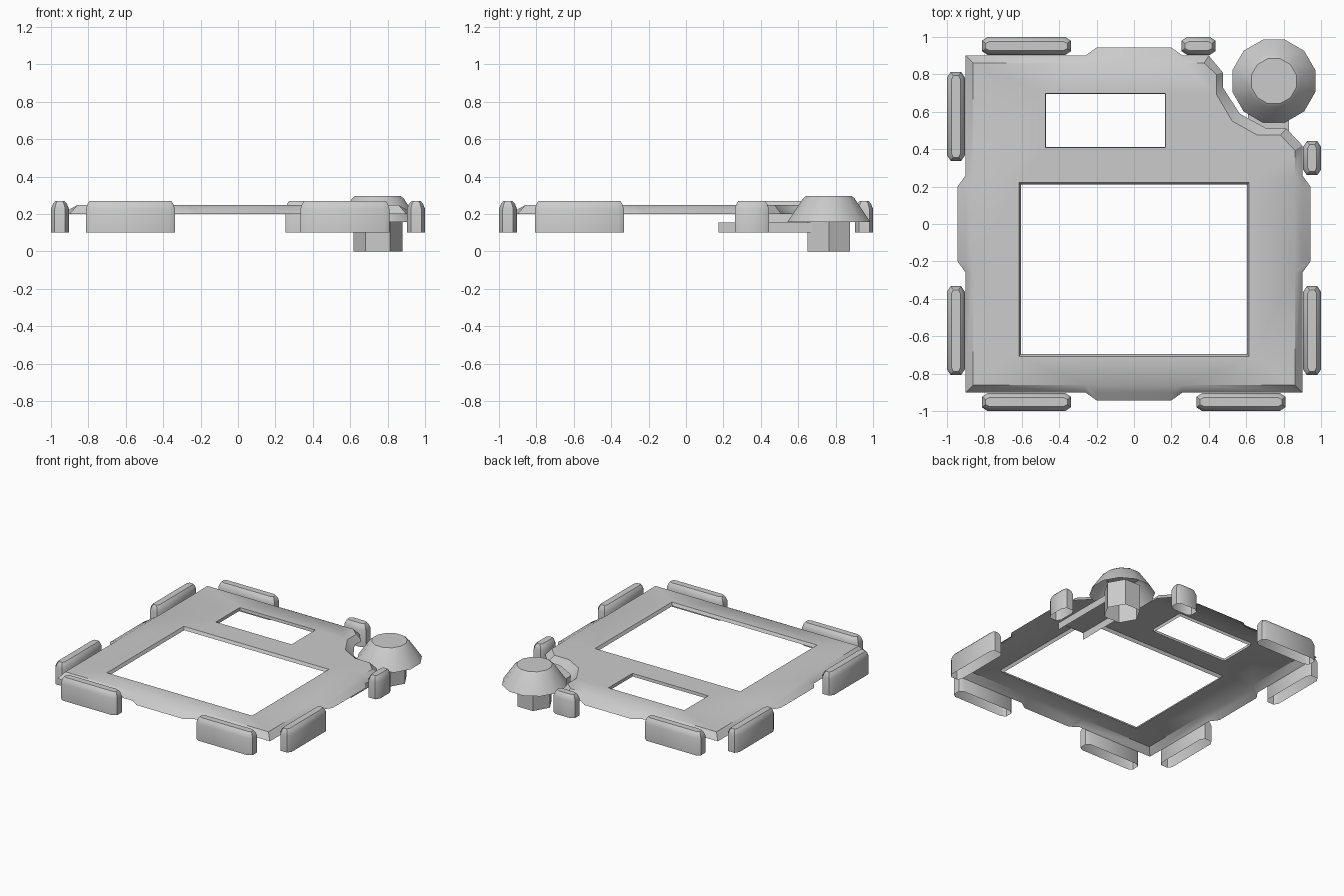
import bpy, bmesh, math

if "Cube" in bpy.data.objects:
    bpy.data.objects.remove(bpy.data.objects["Cube"])


def finish(name, bm, smooth_angle=None, face_up=False):
    bmesh.ops.recalc_face_normals(bm, faces=bm.faces[:])
    bm.normal_update()
    if face_up and sum(f.normal.z * f.calc_area() for f in bm.faces) < 0:
        bmesh.ops.reverse_faces(bm, faces=bm.faces[:])
    me = bpy.data.meshes.new(name)
    bm.to_mesh(me)
    bm.free()
    if smooth_angle:
        me.polygons.foreach_set("use_smooth", [True] * len(me.polygons))
        me.set_sharp_from_angle(angle=math.radians(smooth_angle))
    ob = bpy.data.objects.new(name, me)
    bpy.context.collection.objects.link(ob)
    return ob


def bridge(bm, a, b):
    n = len(a)
    for i in range(n):
        bm.faces.new((a[i], a[(i + 1) % n], b[(i + 1) % n], b[i]))


def loft(name, rings, smooth_angle):
    """Stacked outlines, capped on top and open underneath."""
    bm = bmesh.new()
    loops = [[bm.verts.new(p) for p in r] for r in rings]
    for a, b in zip(loops, loops[1:]):
        bridge(bm, a, b)
    bm.faces.new(loops[-1])
    return finish(name, bm, smooth_angle, face_up=True)


def ngon(n, r, z, cx, cy, start=0.0):
    return [(cx + r * math.cos(start + math.tau * i / n),
             cy + r * math.sin(start + math.tau * i / n), z) for i in range(n)]


# Face plate: sloped border, four edge tabs, scooped corner, two windows
LOW, MID, TOP = 0.2, 0.225, 0.247
outer, inner, tabs = [], [], []


def add(o, i, z=TOP):
    outer.append((*o, LOW))
    inner.append((*i, z))


def rot(p, k):
    x, y = p
    for _ in range(k):
        x, y = y, -x
    return x, y


for k in range(4):  # clockwise from the back edge
    tabs.append(len(outer))
    for x, yo, yi, z in ((-.26, .9, .86, TOP), (-.2, .943, .9, MID),
                         (.2, .943, .9, MID), (.26, .9, .86, TOP)):
        add(rot((x, yo), k), rot((x, yi), k), z)
    if k == 0:
        for o, i in (((.40, .9), (.375, .86)), ((.475, .81), (.44, .80)),
                     ((.475, .73), (.44, .695)), ((.565, .59), (.525, .55)),
                     ((.71, .51), (.66, .475)), ((.815, .51), (.783, .475)),
                     ((.9, .42), (.86, .395))):
            add(o, i)
    else:
        add(rot((.9, .9), k), rot((.86, .86), k))

bm = bmesh.new()
ov = [bm.verts.new(p) for p in outer]
iv = [bm.verts.new(p) for p in inner]
bridge(bm, ov, iv)
for t in tabs:
    bm.faces.new(iv[t:t + 4])
skip = {t + j for t in tabs for j in (1, 2)}
loops = [[v for i, v in enumerate(iv) if i not in skip]]
for x0, x1, y0, y1, inset in ((-.615, .615, -.708, .222, .012),
                              (-.474, .168, .408, .698, .003)):
    rim = [bm.verts.new((x, y, TOP)) for x, y in ((x0, y0), (x1, y0), (x1, y1), (x0, y1))]
    lip = [bm.verts.new((x, y, MID)) for x, y in
           ((x0 + inset, y0 + inset), (x1 - inset, y0 + inset),
            (x1 - inset, y1 - inset), (x0 + inset, y1 - inset))]
    bridge(bm, rim, lip)
    loops.append(rim)
edges = []
for lp in loops:
    for a, b in zip(lp, lp[1:] + lp[:1]):
        edges.append(bm.edges.get((a, b)) or bm.edges.new((a, b)))
bmesh.ops.triangle_fill(bm, edges=edges, use_beauty=True, normal=(0, 0, 1))
finish("face_plate", bm, 30, face_up=True)


# Edge bumpers: cut-corner pads with rounded tops
def bumper(name, cx, cy, length, along_x):
    rings = []
    for z, s in ((.1, 0), (.228, 0), (.255, .011), (.27, .024)):
        a, b = length / 2 - s * .8, .048 - s
        ca, cb = .03 - s * .4, .02 - s * .4
        pts = [(a, b - cb), (a - ca, b), (-a + ca, b), (-a, b - cb),
               (-a, -b + cb), (-a + ca, -b), (a - ca, -b), (a, -b + cb)]
        rings.append([(cx + (p if along_x else q), cy + (q if along_x else p), z)
                      for p, q in pts])
    loft(name, rings, 40)


E = .952
for name, x, y, length, along in (
        ("back_left_bumper", -.575, E, .475, True), ("back_short_bumper", .345, E, .182, True),
        ("front_left_bumper", -.575, -E, .475, True), ("front_right_bumper", .572, -E, .475, True),
        ("left_back_bumper", -E, .575, .475, False), ("left_front_bumper", -E, -.57, .475, False),
        ("right_short_bumper", E, .352, .182, False), ("right_front_bumper", E, -.57, .475, False)):
    bumper(name, x, y, length, along)

# Corner knob: twelve-sided flared cap on a six-sided stem
KX, KY = .748, .764
loft("knob_cap", [ngon(12, r, z, KX, KY, math.pi / 12) for r, z in
                  ((.229, .157), (.143, .283), (.125, .297))], 25)
loft("knob_stem", [ngon(6, .131, z, KX, KY) for z in (0, .2)], 25)

# Knob arm: open channel running under the plate
bm = bmesh.new()
arm = [[bm.verts.new((x, y, z)) for x, z in ((.61, .1), (.61, .155), (.83, .155), (.83, .1))]
       for y in (.175, .675)]
for i in range(3):
    bm.faces.new((arm[0][i], arm[0][i + 1], arm[1][i + 1], arm[1][i]))
finish("knob_arm", bm, face_up=True)
